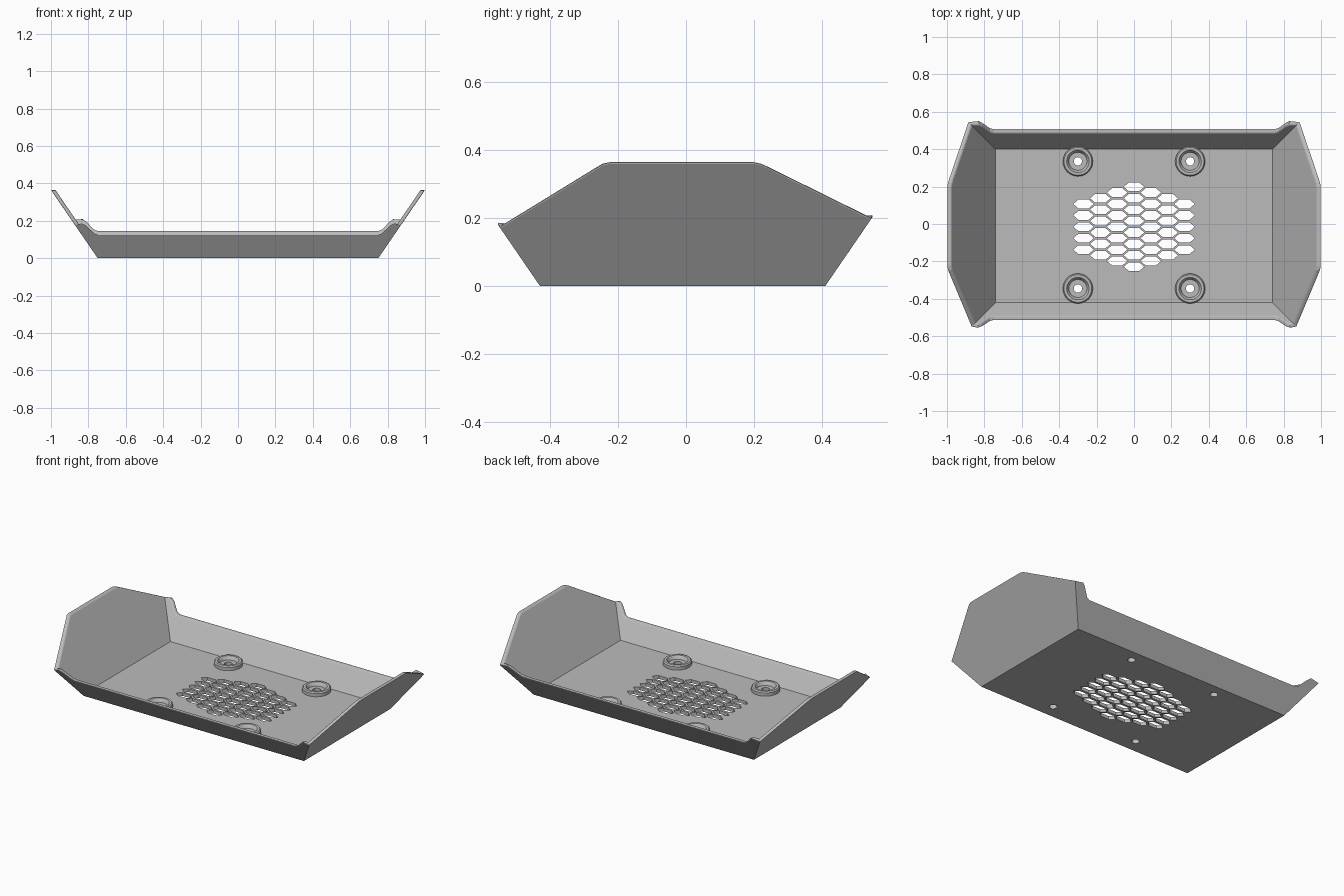
import bpy
import bmesh
import math
from mathutils import Matrix

cube = bpy.data.objects.get("Cube")
if cube:
    bpy.data.objects.remove(cube, do_unlink=True)

grey = bpy.data.materials.new("plain_grey")
grey.use_nodes = True
colour = (0.5, 0.5, 0.5, 1)
grey.diffuse_color = colour
grey.node_tree.nodes["Principled BSDF"].inputs["Base Color"].default_value = colour

SLOPE = 0.686      # outward lean of every wall
WALL = 0.024       # horizontal wall thickness
FLOOR = 0.02
HALF_X, FRONT, BACK = 0.75, -0.43, 0.41


def add_object(name, bm):
    bmesh.ops.recalc_face_normals(bm, faces=bm.faces)
    mesh = bpy.data.meshes.new(name)
    bm.to_mesh(mesh)
    bm.free()
    mesh.materials.append(grey)
    obj = bpy.data.objects.new(name, mesh)
    bpy.context.collection.objects.link(obj)
    return obj


def wall_x(side, z, inset):
    return side * (HALF_X + SLOPE * z - inset)


def wall_y(side, z, inset):
    return BACK + SLOPE * z - inset if side > 0 else FRONT - SLOPE * z + inset


# Tray shell: floor, four leaning walls and a stepped rim
def corner(bm, sx, sy, z, inset):
    return bm.verts.new((wall_x(sx, z, inset), wall_y(sy, z, inset), z))


# End wall rim as (y, z); long wall rim as (x, z), one side each
END_RIM = [(-0.26, 0.352), (-0.245, 0.361), (-0.225, 0.365),
           (0.2, 0.365), (0.22, 0.361), (0.24, 0.352)]
LONG_RIM = {-1: [(0.75, 0.125), (0.77, 0.133), (0.815, 0.176), (0.835, 0.186)],
            1: [(0.75, 0.145), (0.77, 0.153), (0.81, 0.194), (0.83, 0.208)]}
TIP = {-1: 0.175, 1: 0.2}


def shell_skin(bm, inset, base_z):
    """One skin of the shell; returns its rim vertices in order."""
    base, tip, ends, longs = {}, {}, {}, {}
    lift = 0.008 if inset else 0
    for sx in (-1, 1):
        for sy in (-1, 1):
            base[sx, sy] = corner(bm, sx, sy, base_z, inset)
            tip[sx, sy] = corner(bm, sx, sy, TIP[sy] + lift, inset)
        ends[sx] = [bm.verts.new((wall_x(sx, z, inset), y, z)) for y, z in END_RIM]
    for sy in (-1, 1):
        pts = [(-x, z) for x, z in reversed(LONG_RIM[sy])] + LONG_RIM[sy]
        longs[sy] = [bm.verts.new((x, wall_y(sy, z, inset), z)) for x, z in pts]
    bm.faces.new([base[-1, -1], base[1, -1], base[1, 1], base[-1, 1]])
    for s in (-1, 1):
        bm.faces.new([base[s, -1], tip[s, -1], *ends[s], tip[s, 1], base[s, 1]])
        bm.faces.new([base[-1, s], tip[-1, s], *longs[s], tip[1, s], base[1, s]])
    return [tip[-1, -1], *longs[-1], tip[1, -1], *ends[1],
            tip[1, 1], *reversed(longs[1]), tip[-1, 1], *reversed(ends[-1])]


bm = bmesh.new()
outer = shell_skin(bm, 0, 0)
inner = shell_skin(bm, WALL, FLOOR)
count = len(outer)
for i in range(count):
    j = (i + 1) % count
    bm.faces.new([outer[i], outer[j], inner[j], inner[i]])
bmesh.ops.recalc_face_normals(bm, faces=bm.faces)
rim_edges = [bm.edges.get((loop[i], loop[(i + 1) % count]))
             for loop in (outer, inner) for i in range(count)]
bmesh.ops.bevel(bm, geom=rim_edges, offset=0.006, segments=2, profile=0.5,
                affect='EDGES', clamp_overlap=True)
tray = add_object("tray", bm)

# Cutter for the vent lattice and the screw holes
BOSSES = [(x, y) for x in (-0.3, 0.3) for y in (-0.345, 0.335)]
bm = bmesh.new()


def add_hole(x, y, rx, ry, sides):
    bmesh.ops.create_cone(
        bm, cap_ends=True, segments=sides, radius1=1, radius2=1, depth=0.2,
        matrix=Matrix.Translation((x, y, 0)) @ Matrix.Diagonal((rx, ry, 1, 1))
        @ Matrix.Rotation(math.pi / 2, 4, 'Z'))


for column in range(-3, 4):
    rows = 8 - abs(column)
    for row in range(rows):
        add_hole(column * 0.09, -0.015 + (row - (rows - 1) / 2) * 0.061,
                 0.055, 0.027, 6)
for x, y in BOSSES:
    add_hole(x, y, 0.022, 0.022, 32)
cutter = add_object("hole_cutter", bm)
cutter.hide_render = True
cutter.hide_viewport = True

cut = tray.modifiers.new("holes", 'BOOLEAN')
cut.operation = 'DIFFERENCE'
cut.solver = 'EXACT'
cut.object = cutter

# Raised screw bosses with a sunken seat
PROFILE = [(0.022, 0.012), (0.08, 0.012), (0.08, 0.04), (0.074, 0.047),
           (0.06, 0.047), (0.054, 0.04), (0.048, 0.026), (0.022, 0.026)]


def add_boss(name, x, y, sides=40):
    bm = bmesh.new()
    rings = []
    for k in range(sides):
        a = 2 * math.pi * k / sides
        rings.append([bm.verts.new((r * math.cos(a), r * math.sin(a), z))
                      for r, z in PROFILE])
    for k in range(sides):
        a, b = rings[k], rings[(k + 1) % sides]
        for i in range(len(PROFILE)):
            j = (i + 1) % len(PROFILE)
            bm.faces.new([a[i], b[i], b[j], a[j]])
    boss = add_object(name, bm)
    boss.location = (x, y, 0)
    return boss


bosses = [add_boss(f"screw_boss_{n + 1}", x, y) for n, (x, y) in enumerate(BOSSES)]

# Smooth the round parts while keeping edges crisp
for obj in bpy.context.selected_objects:
    obj.select_set(False)
for obj in bosses:
    obj.select_set(True)
bpy.context.view_layer.objects.active = bosses[0]
bpy.ops.object.shade_smooth_by_angle(angle=math.radians(30))
